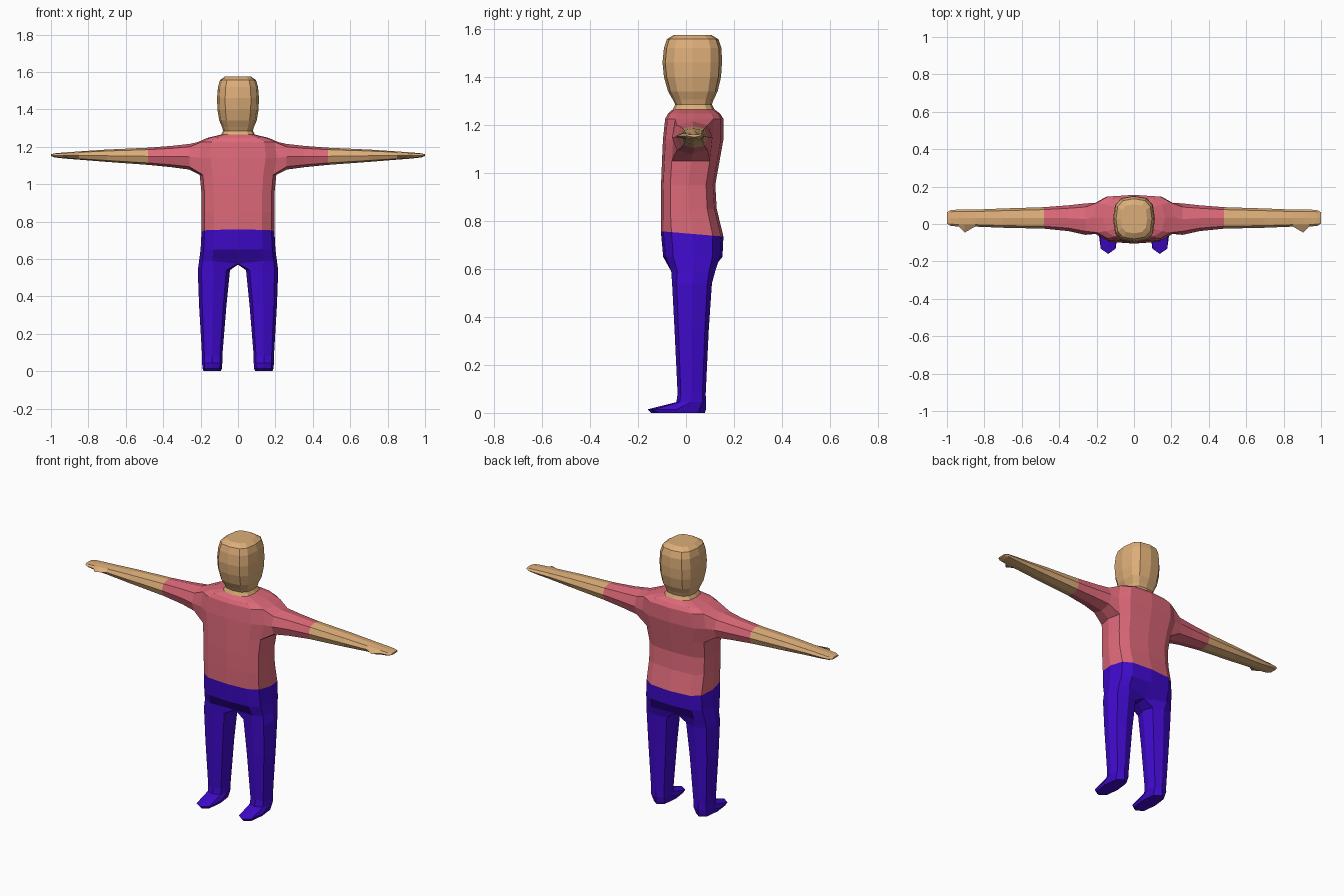
import bpy, bmesh
from math import sin, cos, radians, copysign

if "Cube" in bpy.data.objects:
    bpy.data.objects.remove(bpy.data.objects["Cube"])


def half_ring(z, w, front, back, p=0.6, tilt=0.0):
    """Right half of a rounded-box cross-section: 7 points from front centre to back centre."""
    mid, d = (front + back) / 2, (back - front) / 2
    pts = []
    for i in range(7):
        a = radians(-90 + 30 * i)
        s = sin(a)
        x = 0 if i in (0, 6) else w * cos(a) ** p
        y = mid + d * copysign(abs(s) ** p, s)
        pts.append((x, y, z - tilt * y))
    return pts


def oct_ring(ulo, uhi, vlo, vhi, k=0.77):
    """Eight-sided limb cross-section as (u, v) pairs."""
    cu, cv, du, dv = (ulo + uhi) / 2, (vlo + vhi) / 2, (uhi - ulo) / 2, (vhi - vlo) / 2
    unit = [(-k, -k), (0, -1), (k, -k), (1, 0), (k, k), (0, 1), (-k, k), (-1, 0)]
    return [(cu + a * du, cv + b * dv) for a, b in unit]


def arm_ring(x, zlo, zhi, ylo, yhi, thumb=0.0):
    pts = [(x, y, z) for y, z in oct_ring(ylo, yhi, zlo, zhi)]
    pts[7] = (x, pts[7][1] - thumb, pts[7][2])
    return pts


def leg_ring(z, xlo, xhi, ylo, yhi):
    return [(x, y, z) for x, y in oct_ring(xlo, xhi, ylo, yhi)]


def loft(bm, rings, closed=False, cap=False, skip=()):
    """Skin successive rings with quads; skip holds (row, column) holes."""
    rows = [[bm.verts.new(p) for p in r] for r in rings]
    n = len(rows[0])
    for r in range(len(rows) - 1):
        for c in range(n if closed else n - 1):
            if (r, c) not in skip:
                e = (c + 1) % n
                bm.faces.new((rows[r][c], rows[r][e], rows[r + 1][e], rows[r + 1][c]))
    if cap:
        bm.faces.new(rows[-1])


def finish(name, bm, mat):
    """Weld the lofts, make the object and mirror it across x = 0."""
    bmesh.ops.remove_doubles(bm, verts=bm.verts, dist=0.0005)
    bmesh.ops.recalc_face_normals(bm, faces=bm.faces)
    me = bpy.data.meshes.new(name)
    bm.to_mesh(me)
    bm.free()
    me.materials.append(mat)
    ob = bpy.data.objects.new(name, me)
    bpy.context.collection.objects.link(ob)
    ob.modifiers.new("Mirror", 'MIRROR').merge_threshold = 0.001


def material(name, rgb):
    m = bpy.data.materials.new(name)
    m.diffuse_color = (*rgb, 1)
    m.use_nodes = True
    m.node_tree.nodes["Principled BSDF"].inputs["Base Color"].default_value = m.diffuse_color
    return m


skin = material("skin", (0.72, 0.42, 0.19))
pink = material("shirt_pink", (0.72, 0.14, 0.19))
blue = material("trouser_blue", (0.05, 0.003, 0.6))

# Rings shared between neighbouring parts
waist = half_ring(0.748, 0.195, -0.105, 0.156, tilt=0.085)
collar = half_ring(1.265, 0.09, -0.055, 0.118, 0.7)
cuff = arm_ring(0.48, 1.103, 1.195, -0.025, 0.09)

# Head and neck
bm = bmesh.new()
loft(bm, [collar] + [half_ring(*r, p=0.7) for r in (
    (1.285, 0.079, -0.045, 0.108),
    (1.305, 0.085, -0.055, 0.115),
    (1.34, 0.100, -0.075, 0.132),
    (1.40, 0.110, -0.092, 0.146),
    (1.46, 0.112, -0.098, 0.150),
    (1.52, 0.107, -0.092, 0.148),
    (1.557, 0.096, -0.080, 0.135),
    (1.575, 0.070, -0.050, 0.105))], cap=True)
finish("head", bm, skin)

# Shirt body, leaving a two-by-two hole at the shoulder for the sleeve
bm = bmesh.new()
body = [waist] + [half_ring(*r) for r in (
    (0.85, 0.195, -0.105, 0.128),
    (0.95, 0.195, -0.104, 0.122),
    (1.05, 0.205, -0.100, 0.140),
    (1.14, 0.225, -0.096, 0.156),
    (1.225, 0.215, -0.087, 0.156),
    (1.247, 0.165, -0.075, 0.142))] + [collar]
loft(bm, body, skip=[(r, c) for r in (3, 4) for c in (2, 3)])

# Sleeve grown out of the shoulder hole
lo, mid, hi = body[3:6]
shoulder = [lo[2], lo[3], lo[4], mid[4], hi[4], hi[3], hi[2], mid[2]]
loft(bm, [shoulder,
          arm_ring(0.26, 1.078, 1.215, -0.058, 0.11),
          arm_ring(0.35, 1.09, 1.205, -0.038, 0.10),
          cuff], closed=True)
finish("shirt", bm, pink)

# Forearms and hands with a small thumb
bm = bmesh.new()
loft(bm, [cuff] + [arm_ring(*r) for r in (
    (0.70, 1.119, 1.185, -0.020, 0.083),
    (0.85, 1.131, 1.175, -0.014, 0.077),
    (0.905, 1.135, 1.171, -0.014, 0.077, 0.032),
    (0.935, 1.138, 1.169, -0.014, 0.077),
    (0.98, 1.143, 1.165, -0.010, 0.075),
    (1.0, 1.150, 1.160, 0.003, 0.062))], closed=True, cap=True)
finish("forearms", bm, skin)

# Trousers: hips, then legs splitting at the crotch, ending in feet
bm = bmesh.new()
hips = half_ring(0.65, 0.200, -0.095, 0.152)
crotch = half_ring(0.59, 0.208, -0.070, 0.130)
crotch[0], crotch[6] = (0, -0.03, 0.575), (0, 0.09, 0.575)
loft(bm, [waist, hips, crotch])
loft(bm, [crotch + [(0, 0.03, 0.57)]] + [leg_ring(*r) for r in (
    (0.54, 0.043, 0.215, -0.058, 0.108),
    (0.35, 0.062, 0.208, -0.048, 0.095),
    (0.08, 0.084, 0.192, -0.035, 0.082),
    (0.045, 0.084, 0.192, -0.040, 0.083),
    (0.015, 0.086, 0.190, -0.160, 0.083),
    (0.0, 0.092, 0.184, -0.145, 0.078))], closed=True, cap=True)
finish("trousers", bm, blue)
